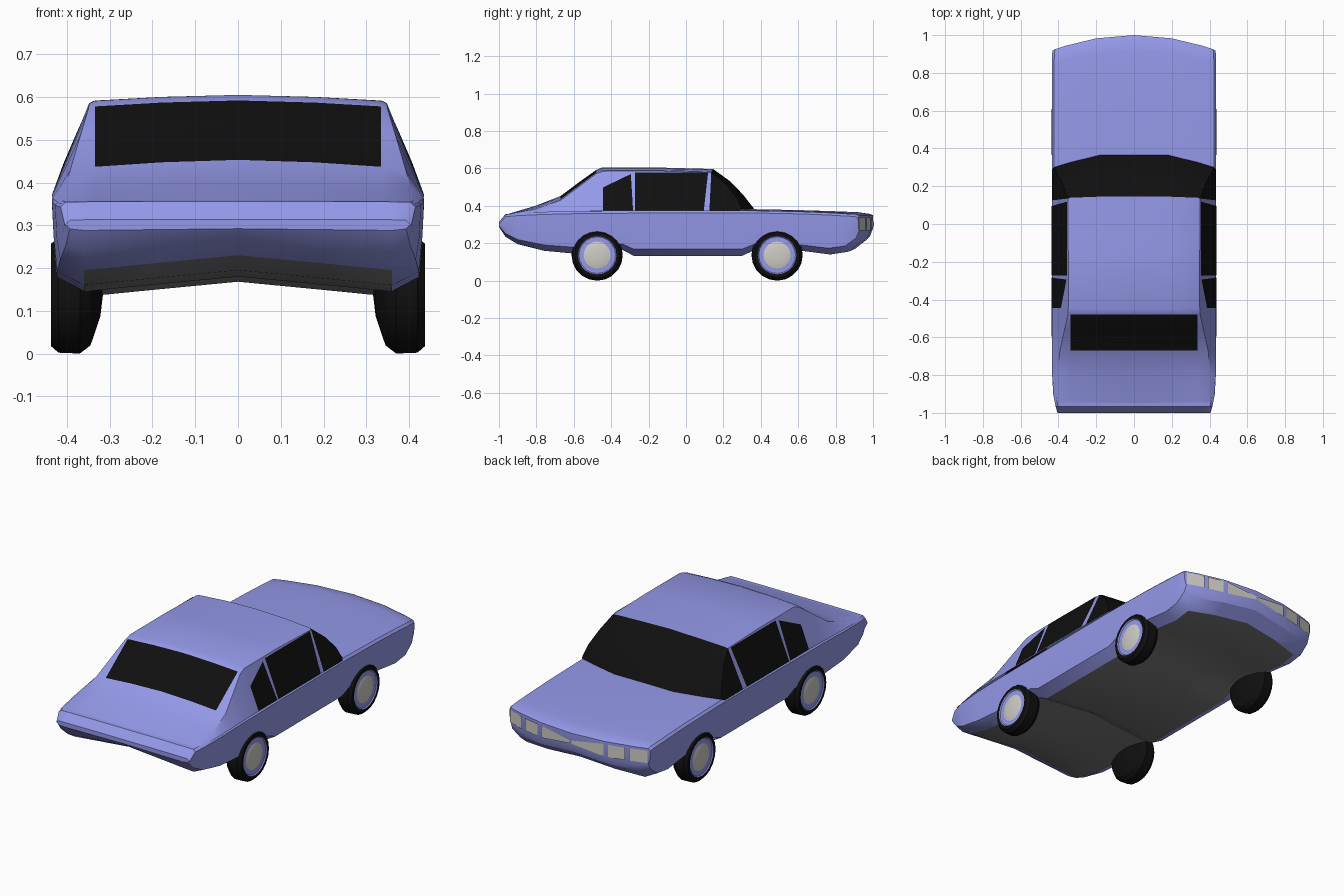
import bpy, bmesh, math


def material(name, rgb):
    m = bpy.data.materials.new(name)
    m.diffuse_color = (*rgb, 1)
    return m


BLUE = material("blue_paint", (0.30, 0.32, 0.82))
BLACK = material("black", (0.005, 0.005, 0.005))
PALE = material("pale_lamp", (0.62, 0.61, 0.56))
GREY = material("underside_grey", (0.19, 0.19, 0.19))
MATS = [BLUE, BLACK, PALE, GREY]


def make(name, verts, faces, mirror=True, smooth=30):
    """faces: list of (vertex indices, material index)"""
    me = bpy.data.meshes.new(name)
    me.from_pydata(verts, [], [f for f, _ in faces])
    for m in MATS:
        me.materials.append(m)
    for poly, (_, mi) in zip(me.polygons, faces):
        poly.material_index = mi
    bm = bmesh.new()
    bm.from_mesh(me)
    bmesh.ops.remove_doubles(bm, verts=bm.verts, dist=1e-5)
    bmesh.ops.recalc_face_normals(bm, faces=bm.faces)
    bm.to_mesh(me)
    bm.free()
    ob = bpy.data.objects.new(name, me)
    bpy.context.collection.objects.link(ob)
    if mirror:
        ob.modifiers.new("mirror", 'MIRROR').use_clip = True
    if smooth:
        bpy.ops.object.select_all(action='DESELECT')
        ob.select_set(True)
        bpy.context.view_layer.objects.active = ob
        bpy.ops.object.shade_smooth_by_angle(angle=math.radians(smooth))
    return ob


def loft(rows, mat):
    """Quads between neighbouring rows; mat(row, column) picks the material."""
    n = len(rows[0])
    faces = [((i * n + j, i * n + j + 1, (i + 1) * n + j + 1, (i + 1) * n + j), mat(i, j))
             for i in range(len(rows) - 1) for j in range(n - 1)]
    return [v for r in rows for v in r], faces


def nose(x):
    return 0.43 * x * x


# Lower body: y, bottom z, centre rise, shoulder z, half width, nose bow
stations = [
    (-1.00, 0.288, 0.004, 0.312, 0.405, 0), (-0.965, 0.235, 0.03, 0.354, 0.415, 0),
    (-0.90, 0.195, 0.035, 0.360, 0.428, 0), (-0.76, 0.160, 0.035, 0.366, 0.435, 0),
    (-0.60, 0.145, 0.035, 0.370, 0.435, 0), (-0.34, 0.165, 0.035, 0.372, 0.435, 0),
    (-0.28, 0.133, 0.035, 0.373, 0.435, 0), (0.30, 0.133, 0.035, 0.375, 0.435, 0),
    (0.37, 0.165, 0.035, 0.374, 0.435, 0), (0.62, 0.160, 0.035, 0.369, 0.435, 0.1),
    (0.80, 0.140, 0.035, 0.363, 0.435, 0.5), (0.92, 0.155, 0.035, 0.358, 0.435, 0.9),
    (0.985, 0.205, 0.035, 0.355, 0.433, 1), (1.00, 0.250, 0.03, 0.347, 0.430, 1)]


def section(y, zb, rise, zs, w, bow):
    top = 0.008 if -0.9 < y < 0.95 else 0.002
    zm = max(zb + 0.4 * (zs - zb), min(0.27, zs))
    if y < -0.99:
        zm = 0.30
    pts = [(0, zb + rise), (0.2, zb + rise * 0.45), (0.36, zb),
           (w - 0.012, zb + 0.15 * (zs - zb)), (w - 0.004, zm), (w, zs - 0.012),
           (w - 0.012, zs), (0.36, zs + top * 0.5), (0.2, zs + top), (0, zs + top)]
    return [(x, y - bow * nose(x), z) for x, z in pts]


rows = [section(*s) for s in stations]
verts, faces = loft(rows, lambda i, j: 3 if j < 2 and 2 <= i < 11 else 0)
for base in (0, (len(rows) - 1) * 10):
    for a, b, c, d in ((0, 1, 8, 9), (1, 2, 7, 8), (2, 3, 6, 7), (3, 4, 5, 6)):
        faces.append(((base + a, base + b, base + c, base + d), 0))
make("lower_body", verts, faces)

# Cabin: sill (y, x, z), roof edge (y, x, z), then y and z at the centre
cabin = [
    ((-0.95, 0.418, 0.350), (-0.95, 0.400, 0.355), -0.95, 0.357),
    ((-0.80, 0.434, 0.364), (-0.80, 0.405, 0.385), -0.80, 0.402),
    ((-0.67, 0.435, 0.368), (-0.67, 0.392, 0.430), -0.67, 0.453),
    ((-0.56, 0.435, 0.370), (-0.56, 0.368, 0.512), -0.56, 0.535),
    ((-0.48, 0.435, 0.372), (-0.48, 0.350, 0.572), -0.48, 0.592),
    ((-0.45, 0.435, 0.372), (-0.44, 0.348, 0.585), -0.45, 0.605),
    ((-0.15, 0.435, 0.372), (-0.15, 0.348, 0.586), -0.15, 0.605),
    ((0.125, 0.435, 0.372), (0.135, 0.350, 0.578), 0.145, 0.597),
    ((0.19, 0.435, 0.372), (0.215, 0.378, 0.515), 0.235, 0.532),
    ((0.24, 0.435, 0.372), (0.270, 0.408, 0.445), 0.305, 0.460),
    ((0.285, 0.435, 0.372), (0.300, 0.425, 0.380), 0.365, 0.383)]
rows = []
for (ys, xs, zs), (ye, xe, ze), yc, zc in cabin:
    row = [(xs, ys, zs), (xe, ye, ze)]
    for x, t in ((0.335, 0.3), (0.18, 0.75), (0, 1)):
        row.append((x, ye + (yc - ye) * min(1, t * 1.4), ze + (zc - ze) * t))
    rows.append(row)
verts, faces = loft(rows, lambda i, j: 1 if i >= 7 or (i in (2, 3) and j >= 2) else 0)
make("cabin", verts, faces)


# Side windows laid on the sloping cabin side
def side(y, z):
    return (0.438 - (z - 0.372) * 0.405, y, z)


for name, outline in (
        ("rear_side_window", [(-0.445, 0.375), (-0.283, 0.375), (-0.295, 0.570), (-0.445, 0.498)]),
        ("main_side_window", [(-0.272, 0.375), (0.095, 0.375), (0.118, 0.578), (-0.272, 0.578)])):
    make(name, [side(*p) for p in outline], [((0, 1, 2, 3), 1)], smooth=0)

# Headlamps and the grille halves, which narrow towards the middle
for name, x0, x1, h0, h1 in (("outer_headlamp", 0.325, 0.418, 0.034, 0.034),
                             ("inner_headlamp", 0.215, 0.305, 0.034, 0.034),
                             ("grille", 0.006, 0.190, 0.009, 0.034)):
    v = []
    for x, h in ((x0, h0), (x1, h1)):
        for z in (0.303 - h, 0.303 + h):
            v.append((x, 1.005 - nose(x), z))
    make(name, v, [((0, 2, 3, 1), 2)], smooth=0)

# Wheels: x and radius profile turned about the axle, with a material per band
profile = [(0.438, 0), (0.437, 0.04), (0.433, 0.066), (0.431, 0.072), (0.432, 0.098),
           (0.437, 0.104), (0.437, 0.120), (0.420, 0.135), (0.370, 0.137),
           (0.345, 0.118), (0.322, 0.05), (0.316, 0)]
bands = [2, 2, 2, 0, 0, 1, 1, 1, 1, 1, 1]
SIDES = 20
for name, y in (("rear_wheels", -0.475), ("front_wheels", 0.487)):
    rows = []
    for k in range(SIDES + 1):
        a = 2 * math.pi * (k % SIDES) / SIDES
        rows.append([(x, y + r * math.sin(a), 0.137 - r * math.cos(a)) for x, r in profile])
    verts, faces = loft(rows, lambda i, j: bands[j])
    make(name, verts, faces)
